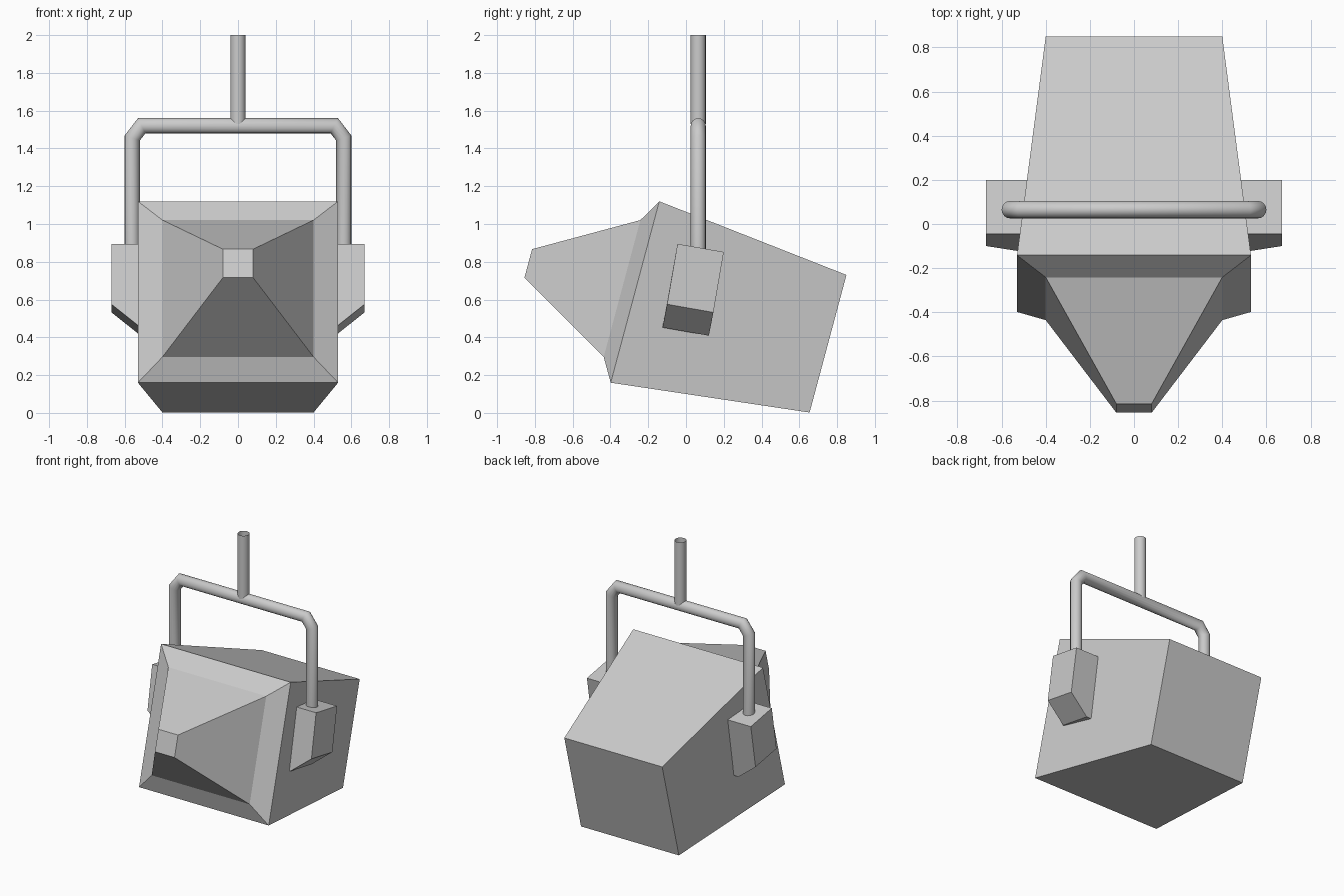
import bpy, bmesh, math
from mathutils import Vector

cube = bpy.data.objects.get("Cube")
if cube:
    bpy.data.objects.remove(cube, do_unlink=True)

grey = bpy.data.materials.new("plain grey")
grey.use_nodes = True
colour = (0.6, 0.6, 0.6, 1)
grey.diffuse_color = colour
grey.node_tree.nodes["Principled BSDF"].inputs["Base Color"].default_value = colour


def loft(name, rings, cap_start=False, cap_end=False, smooth=False):
    """Join a list of equal point rings into a skin."""
    bm = bmesh.new()
    loops = [[bm.verts.new(p) for p in ring] for ring in rings]
    for a, b in zip(loops, loops[1:]):
        n = len(a)
        for i in range(n):
            j = (i + 1) % n
            bm.faces.new((a[i], a[j], b[j], b[i]))
    if cap_start:
        bm.faces.new(loops[0][::-1])
    if cap_end:
        bm.faces.new(loops[-1])
    bmesh.ops.recalc_face_normals(bm, faces=bm.faces)
    mesh = bpy.data.meshes.new(name)
    bm.to_mesh(mesh)
    bm.free()
    mesh.materials.append(grey)
    obj = bpy.data.objects.new(name, mesh)
    bpy.context.collection.objects.link(obj)
    if smooth:
        bpy.ops.object.select_all(action='DESELECT')
        obj.select_set(True)
        bpy.context.view_layer.objects.active = obj
        bpy.ops.object.shade_smooth_by_angle(angle=math.radians(60))
    return obj


# Lamp frame: tilted so that its nose points up a little
TILT = math.radians(15)
centre = Vector((0, -0.27, 0.64))
forward = Vector((0, -math.cos(TILT), math.sin(TILT)))
up = Vector((0, math.sin(TILT), math.cos(TILT)))


def section(dist, half_w, half_h):
    return [centre + forward * dist + up * (sz * half_h) + Vector((sx * half_w, 0, 0))
            for sx, sz in ((-1, -1), (1, -1), (1, 1), (-1, 1))]


rim = section(0, 0.53, 0.497)
loft("lamp_housing", [section(-1.058, 0.40, 0.377), rim], cap_start=True)
loft("lamp_nose", [rim, section(0.071, 0.40, 0.375), section(0.585, 0.08, 0.078)],
     cap_end=True)

# Side brackets: slanted boxes with an undercut lower end
for side, word in ((1, "left"), (-1, "right")):
    top, mid, low = (-0.045, 0.895), (-0.10, 0.575), (-0.124, 0.452)
    outline = [(0.45, top), (0.67, top), (0.67, mid), (0.515, low), (0.45, low)]
    front = [Vector((side * x, y, z)) for x, (y, z) in outline]
    back = [p + Vector((0, 0.245, -0.043)) for p in front]
    loft(word + "_bracket", [front, back], True, True)


# Round open tubes with mitred corners, along a path in the xz plane
def tube(name, path, y, radius=0.04, sides=16):
    pts = [Vector(p) for p in path]
    rings = []
    for i, p in enumerate(pts):
        before = (p - pts[i - 1]).normalized() if i else None
        after = (pts[i + 1] - p).normalized() if i < len(pts) - 1 else None
        before, after = before or after, after or before
        tangent = (before + after).normalized()
        miter = Vector((-tangent.y, tangent.x)) / tangent.dot(after)
        ring = []
        for k in range(sides):
            a = 2 * math.pi * k / sides
            q = p + miter * (radius * math.cos(a))
            ring.append(Vector((q.x, y + radius * math.sin(a), q.y)))
        rings.append(ring)
    return loft(name, rings, smooth=True)


half = [(0.56, 0.82), (0.56, 1.455), (0.51, 1.52)]
tube("yoke", half + [(-x, z) for x, z in reversed(half)], 0.065)
tube("hanging_pole", [(0, 1.53), (0, 2.0)], 0.065)
